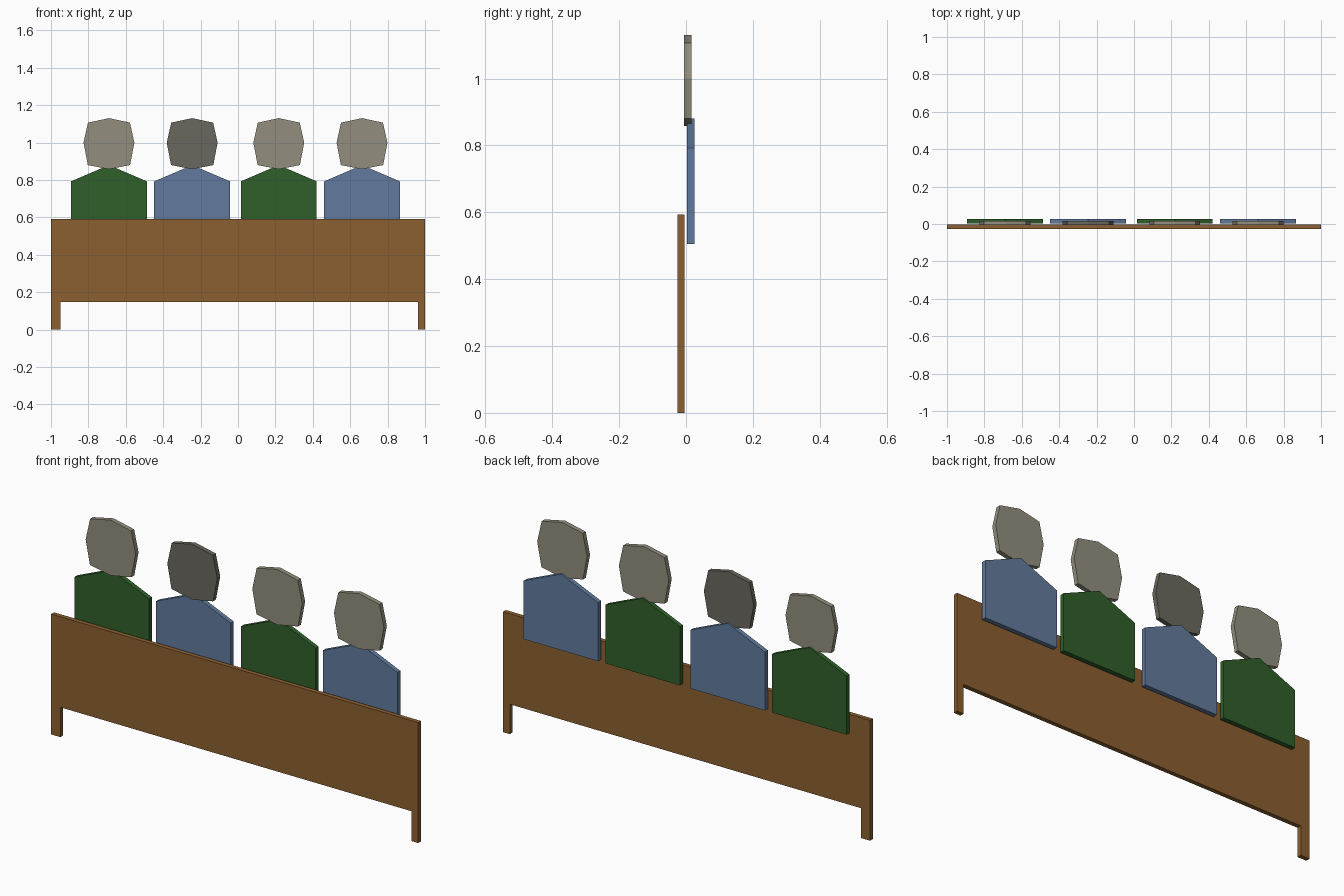
import bpy, bmesh

if "Cube" in bpy.data.objects:
    bpy.data.objects.remove(bpy.data.objects["Cube"])


def material(name, rgb):
    m = bpy.data.materials.new(name)
    m.diffuse_color = (*rgb, 1)
    m.use_nodes = True
    m.node_tree.nodes["Principled BSDF"].inputs["Base Color"].default_value = m.diffuse_color
    return m


def panel(name, outline, y0, y1, mat, cx=0):
    """Flat board: an x-z outline extruded from y0 to y1."""
    bm = bmesh.new()
    face = bm.faces.new([bm.verts.new((x, y0, z)) for x, z in outline])
    new = bmesh.ops.extrude_face_region(bm, geom=[face])["geom"]
    bmesh.ops.translate(bm, vec=(0, y1 - y0, 0),
                        verts=[v for v in new if isinstance(v, bmesh.types.BMVert)])
    bmesh.ops.recalc_face_normals(bm, faces=bm.faces)
    mesh = bpy.data.meshes.new(name)
    bm.to_mesh(mesh)
    bm.free()
    mesh.materials.append(mat)
    ob = bpy.data.objects.new(name, mesh)
    ob.location.x = cx
    bpy.context.collection.objects.link(ob)
    return ob


wood = material("wood", (0.26, 0.117, 0.03))
green = material("green", (0.03, 0.117, 0.023))
blue = material("blue", (0.122, 0.198, 0.342))
pale = material("pale_grey", (0.29, 0.275, 0.21))
dark = material("dark_grey", (0.144, 0.138, 0.112))

# Desk front with two short legs
panel("desk_front", [(-1, 0), (-0.95, 0), (-0.95, 0.147), (0.963, 0.147),
                     (0.963, 0), (1, 0), (1, 0.593), (-1, 0.593)],
      -0.026, -0.004, wood)

# Seated figures: pointed torso behind the desk, octagonal head
torso = [(-0.203, 0.505), (0.203, 0.505), (0.203, 0.793), (0, 0.88), (-0.203, 0.793)]
head = [(0, 0.858), (0.113, 0.88), (0.136, 1.0), (0.112, 1.107),
        (0, 1.131), (-0.112, 1.107), (-0.136, 1.0), (-0.113, 0.88)]
figures = [(-0.69, green, pale), (-0.245, blue, dark),
           (0.218, green, pale), (0.663, blue, pale)]
for i, (cx, shirt, skin) in enumerate(figures, 1):
    panel(f"torso_{i}", torso, 0.003, 0.026, shirt, cx)
    panel(f"head_{i}", head, -0.006, 0.017, skin, cx)
